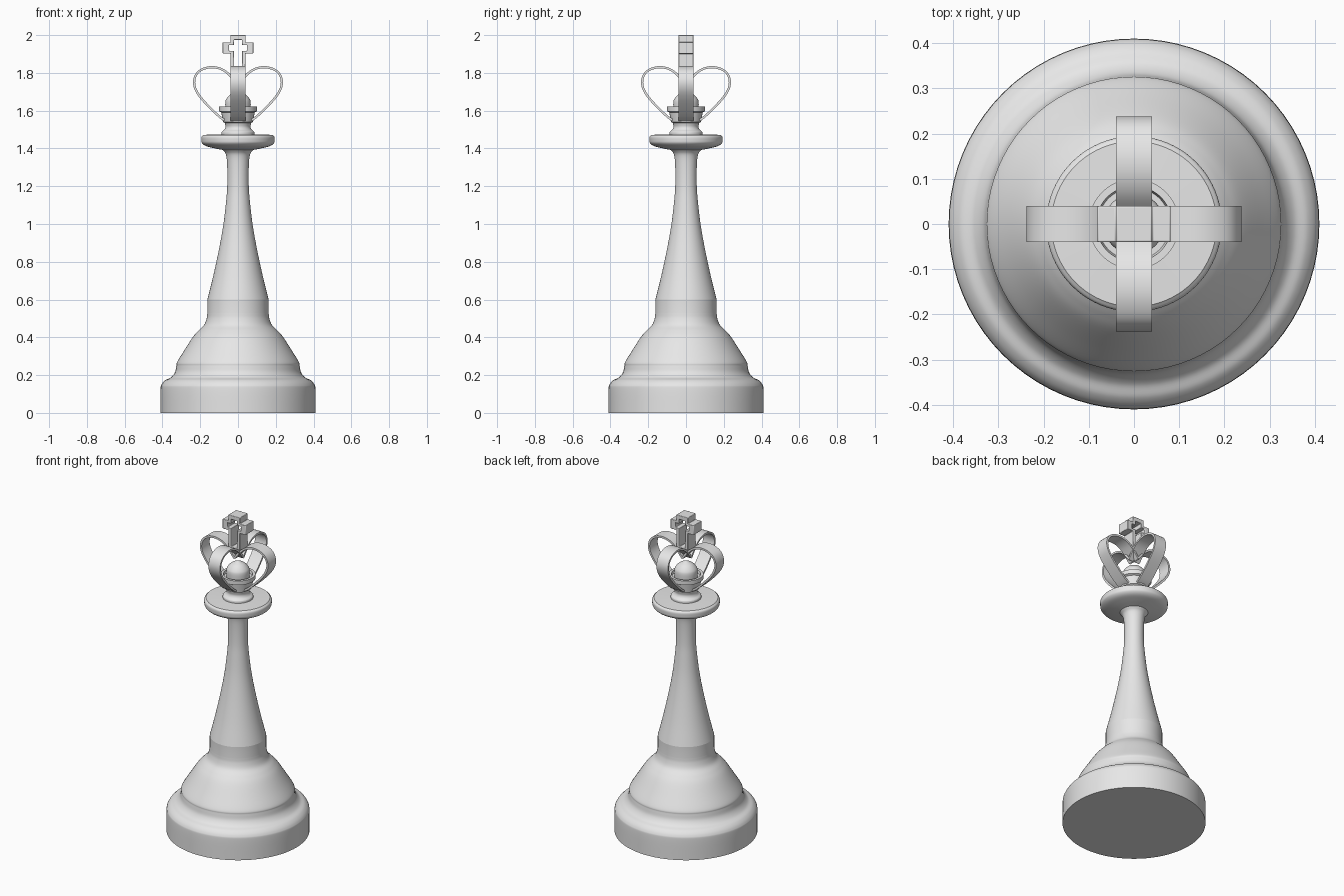
import bpy, bmesh
from math import radians, tau
from mathutils import Vector, Matrix

cube = bpy.data.objects.get("Cube")
if cube:
    bpy.data.objects.remove(cube, do_unlink=True)

grey = bpy.data.materials.new("plain grey")
grey.use_nodes = True
grey.diffuse_color = (0.8, 0.8, 0.8, 1)
grey.node_tree.nodes["Principled BSDF"].inputs["Base Color"].default_value = (0.8, 0.8, 0.8, 1)


def curve(points, steps=6):
    """Smooth curve through 2D points, with free ends."""
    p = [Vector(q) for q in points]
    if len(p) < 3:
        return p
    p = [2 * p[0] - p[1]] + p + [2 * p[-1] - p[-2]]
    out = []
    for a, b, c, d in zip(p, p[1:], p[2:], p[3:]):
        for i in range(steps):
            t = i / steps
            out.append((2 * b + (c - a) * t + (2 * a - 5 * b + 4 * c - d) * t ** 2
                        + (3 * b - a - 3 * c + d) * t ** 3) / 2)
    return out + [p[-2]]


def finish(name, bm, angle):
    bmesh.ops.remove_doubles(bm, verts=bm.verts, dist=0.0002)
    bmesh.ops.recalc_face_normals(bm, faces=bm.faces)
    mesh = bpy.data.meshes.new(name)
    bm.to_mesh(mesh)
    bm.free()
    mesh.materials.append(grey)
    obj = bpy.data.objects.new(name, mesh)
    bpy.context.collection.objects.link(obj)
    bpy.ops.object.select_all(action='DESELECT')
    obj.select_set(True)
    bpy.context.view_layer.objects.active = obj
    bpy.ops.object.shade_smooth_by_angle(angle=radians(angle))
    return obj


def lathe(name, runs, segments=80):
    """Turn a profile made of smooth runs that meet at sharp corners."""
    bm = bmesh.new()
    verts = [bm.verts.new((max(q.x, 0), 0, q.y)) for run in runs for q in curve(run)]
    edges = [bm.edges.new(pair) for pair in zip(verts, verts[1:])]
    bmesh.ops.spin(bm, geom=verts + edges, cent=(0, 0, 0), axis=(0, 0, 1),
                   angle=tau, steps=segments, use_duplicate=False)
    return finish(name, bm, 13)


def band(name, outer, inner, half, closed=False, turn=0, angle=30):
    """Strip between two matching rails in the xz plane, given depth along y."""
    bm = bmesh.new()
    rings = [[bm.verts.new((q[0], y, q[1])) for q, y in
              ((o, -half), (o, half), (i, half), (i, -half))]
             for o, i in zip(outer, inner)]
    pairs = list(zip(rings, rings[1:]))
    if closed:
        pairs.append((rings[-1], rings[0]))
    else:
        bm.faces.new(rings[0])
        bm.faces.new(rings[-1])
    for a, b in pairs:
        for k in range(4):
            n = (k + 1) % 4
            bm.faces.new((a[k], a[n], b[n], b[k]))
    bm.transform(Matrix.Rotation(turn, 4, 'Z'))
    return finish(name, bm, angle)


# Stepped foot
lathe("foot", [
    [(0, 0), (0.41, 0)],
    [(0.41, 0), (0.41, 0.12), (0.405, 0.15), (0.385, 0.173), (0.355, 0.188),
     (0.334, 0.215), (0.326, 0.25)],
    [(0.326, 0.25), (0.322, 0.27), (0.285, 0.33), (0.24, 0.4), (0.21, 0.435),
     (0.18, 0.465), (0.166, 0.5), (0.162, 0.53)],
    [(0.162, 0.53), (0.162, 0.6)]])

# Stem and collar
lathe("stem", [
    [(0.162, 0.6), (0.13, 0.73), (0.1, 0.87), (0.077, 1.0), (0.063, 1.12),
     (0.057, 1.2), (0.057, 1.3), (0.063, 1.365), (0.08, 1.392)],
    [(0.08, 1.392), (0.13, 1.402), (0.17, 1.413), (0.19, 1.428), (0.194, 1.445),
     (0.193, 1.462), (0.183, 1.472)],
    [(0.183, 1.472), (0.088, 1.475)]])

# Neck, crown cup and domed cap
lathe("crown_cup", [
    [(0.088, 1.474), (0.086, 1.488), (0.072, 1.5), (0.066, 1.515), (0.07, 1.535)],
    [(0.07, 1.535), (0.08, 1.54)],
    [(0.08, 1.54), (0.088, 1.59)],
    [(0.088, 1.59), (0.1, 1.596)],
    [(0.1, 1.596), (0.1, 1.622)],
    [(0.1, 1.622), (0.084, 1.622)],
    [(0.084, 1.622), (0.08, 1.605)],
    [(0.08, 1.605), (0.067, 1.605)],
    [(0.067, 1.605), (0.067, 1.645), (0.06, 1.665), (0.042, 1.685),
     (0.02, 1.697), (0, 1.705)]])

# Four curled straps forming the open crown
path = curve([(0.072, 1.55), (0.1, 1.57), (0.15, 1.617), (0.2, 1.673), (0.227, 1.72),
              (0.231, 1.765), (0.21, 1.805), (0.165, 1.827), (0.115, 1.828),
              (0.07, 1.81), (0.03, 1.773), (0, 1.735)])
outer, inner = [], []
for i, q in enumerate(path):
    t = (path[min(i + 1, len(path) - 1)] - path[max(i - 1, 0)]).normalized()
    offset = Vector((t.y, -t.x)) * 0.006
    outer.append(q + offset)
    inner.append(q - offset)
for k, side in enumerate(("left", "back", "right", "front")):
    band("crown_strap_" + side, outer, inner, 0.04, turn=k * tau / 4)


# Hollow cross on top
def cross(stem, arm, low, high, bottom, top):
    right = [(stem, bottom), (stem, low), (arm, low), (arm, high), (stem, high), (stem, top)]
    return right + [(-x, z) for x, z in reversed(right)]


finial = band("hollow_cross", cross(0.04, 0.081, 1.902, 1.962, 1.785, 2.0),
              cross(0.021, 0.048, 1.917, 1.947, 1.8, 1.975), 0.04, closed=True)
bevel = finial.modifiers.new("soft_edges", 'BEVEL')
bevel.width = 0.003
bevel.segments = 2
